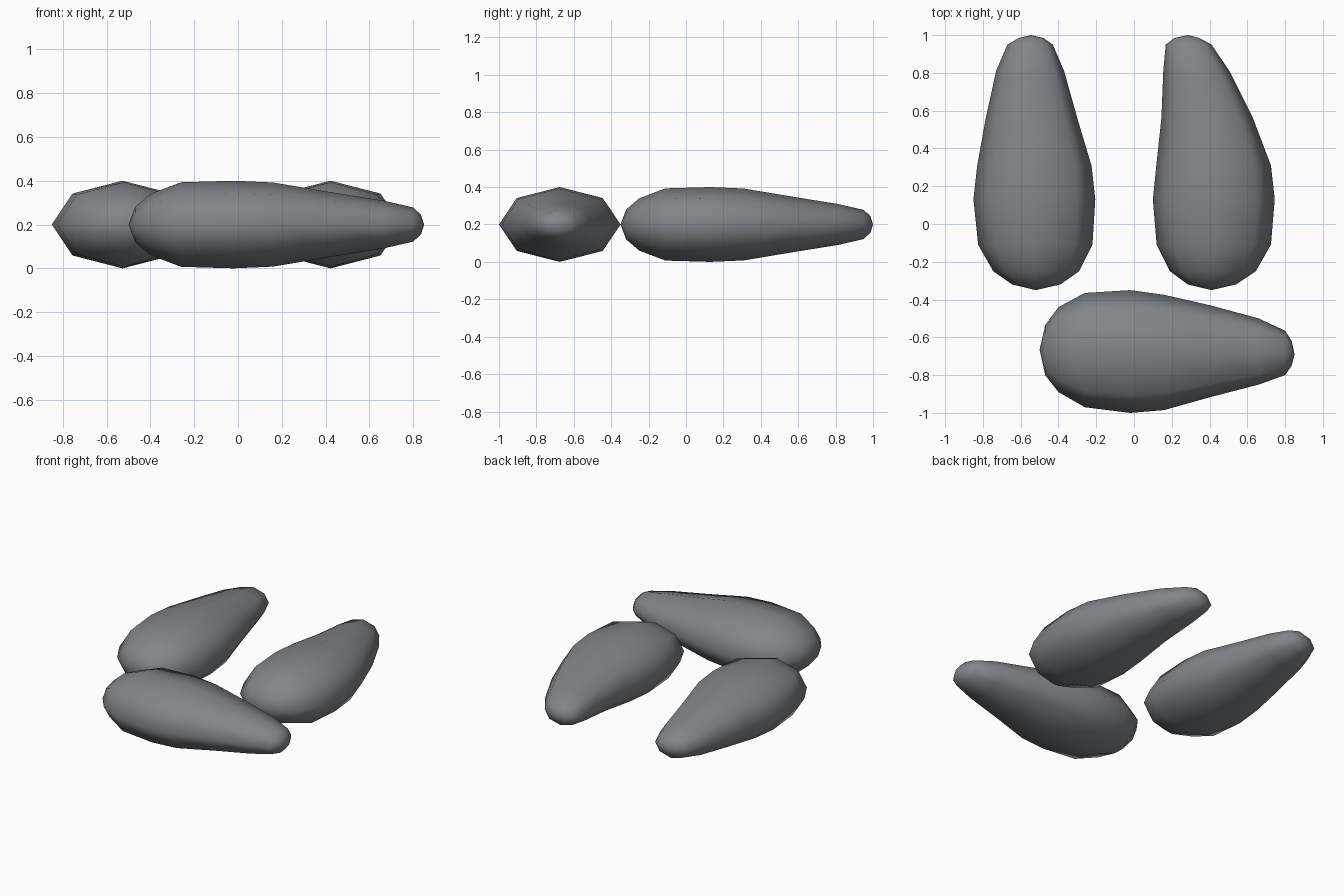
import bpy, bmesh, math

if "Cube" in bpy.data.objects:
    bpy.data.objects.remove(bpy.data.objects["Cube"])

# One flat colour
grey = bpy.data.materials.new("slate grey")
grey.diffuse_color = (0.225, 0.237, 0.25, 1)
grey.use_nodes = True
grey.node_tree.nodes["Principled BSDF"].inputs["Base Color"].default_value = grey.diffuse_color

SIDES = 8
MID_Z = 0.2
# Shared rings: (distance from blunt end, half height)
RINGS = [(0.03, 0.08), (0.10, 0.14), (0.24, 0.193), (0.48, 0.2), (0.66, 0.192),
         (0.91, 0.15), (1.16, 0.11), (1.30, 0.078), (1.335, 0.045)]
LENGTH = 1.35


def seed(name, edges, tips, place):
    """Loft a seed: edges = side limits per ring, tips = pole positions."""
    bm = bmesh.new()
    start = bm.verts.new(place(0, tips[0], MID_Z))
    end = bm.verts.new(place(LENGTH, tips[1], MID_Z))
    loops = []
    for (d, h), (lo, hi) in zip(RINGS, edges):
        c, r = (lo + hi) / 2, (hi - lo) / 2
        angles = [2 * math.pi * i / SIDES for i in range(SIDES)]
        loops.append([bm.verts.new(place(d, c + r * math.cos(a), MID_Z + h * math.sin(a)))
                      for a in angles])
    for i in range(SIDES):
        j = (i + 1) % SIDES
        bm.faces.new((start, loops[0][i], loops[0][j]))
        bm.faces.new((end, loops[-1][j], loops[-1][i]))
        for a, b in zip(loops, loops[1:]):
            bm.faces.new((a[i], b[i], b[j], a[j]))
    bmesh.ops.recalc_face_normals(bm, faces=bm.faces)
    for f in bm.faces:
        f.smooth = True
    mesh = bpy.data.meshes.new(name)
    bm.to_mesh(mesh)
    bm.free()
    mesh.materials.append(grey)
    ob = bpy.data.objects.new(name, mesh)
    bpy.context.collection.objects.link(ob)


def along_y(d, side, z):
    return (side, d - 0.35, z)


def along_x(d, side, z):
    return (d - 0.5, side, z)


# Two seeds pointing back
seed("left_seed",
     [(-0.645, -0.39), (-0.745, -0.29), (-0.825, -0.22), (-0.85, -0.205), (-0.83, -0.225),
      (-0.785, -0.30), (-0.73, -0.37), (-0.67, -0.43), (-0.61, -0.48)],
     (-0.52, -0.545), along_y)
seed("right_seed",
     [(0.285, 0.54), (0.19, 0.645), (0.12, 0.725), (0.10, 0.745), (0.118, 0.725),
      (0.145, 0.63), (0.155, 0.505), (0.168, 0.41), (0.215, 0.345)],
     (0.41, 0.285), along_y)
# One seed lying across the front
seed("front_seed",
     [(-0.80, -0.535), (-0.89, -0.44), (-0.97, -0.365), (-1.0, -0.35), (-0.985, -0.375),
      (-0.915, -0.432), (-0.85, -0.50), (-0.80, -0.565), (-0.75, -0.62)],
     (-0.665, -0.69), along_x)
